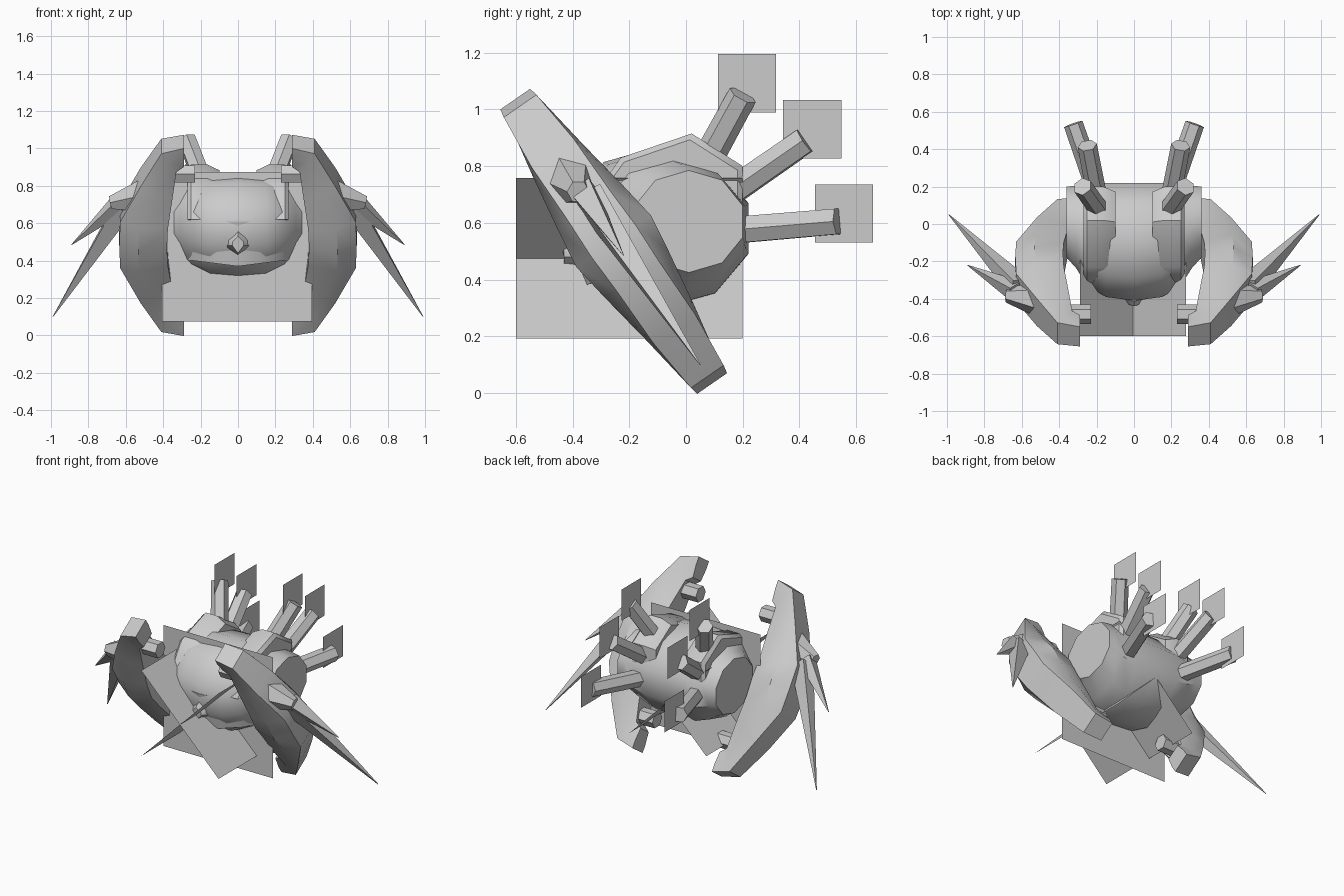
import bpy, bmesh, math
from mathutils import Vector

if "Cube" in bpy.data.objects:
    bpy.data.objects.remove(bpy.data.objects["Cube"])


def make(name, verts, faces):
    me = bpy.data.meshes.new(name)
    me.from_pydata([tuple(v) for v in verts], [], faces)
    bm = bmesh.new()
    bm.from_mesh(me)
    if len(faces) > 1:
        bmesh.ops.recalc_face_normals(bm, faces=bm.faces)
    bm.to_mesh(me)
    bm.free()
    ob = bpy.data.objects.new(name, me)
    bpy.context.collection.objects.link(ob)
    return ob


def smooth(ob, angle=40):
    bpy.ops.object.select_all(action='DESELECT')
    ob.select_set(True)
    bpy.context.view_layer.objects.active = ob
    bpy.ops.object.shade_smooth_by_angle(angle=math.radians(angle))


def loft(name, rings):
    """Skin a list of equal-length rings and cap both ends."""
    n = len(rings[0])
    verts = [v for r in rings for v in r]
    faces = [(i * n + j, i * n + (j + 1) % n, (i + 1) * n + (j + 1) % n, (i + 1) * n + j)
             for i in range(len(rings) - 1) for j in range(n)]
    faces += [tuple(range(n)), tuple((len(rings) - 1) * n + j for j in range(n))]
    ob = make(name, verts, faces)
    smooth(ob)
    return ob


def tube(name, a, b, r1, r2, n=6):
    """Tapered prism from a to b."""
    a, b = Vector(a), Vector(b)
    d = (b - a).normalized()
    u = d.cross(Vector((0, 0, 1))).normalized()
    w = d.cross(u)
    ring = lambda c, r: [c + r * (u * math.cos(2 * math.pi * k / n) + w * math.sin(2 * math.pi * k / n))
                         for k in range(n)]
    return loft(name, [ring(a, r1), ring(b, r2)])


def plane(name, c, u, v):
    c, u, v = Vector(c), Vector(u), Vector(v)
    return make(name, [c - u - v, c + u - v, c + u + v, c - u + v], [(0, 1, 2, 3)])


# Round faceted body, lofted across x
sections = [(0, -.095, .58, .315, .29), (.15, -.085, .58, .305, .28), (.25, -.06, .585, .27, .24),
            (.31, -.015, .60, .22, .205), (.36, .01, .605, .19, .18)]
sections = [(-s[0],) + s[1:] for s in sections[:0:-1]] + sections
N = 10
rings = [[(x, cy + ry * math.cos(2 * math.pi * (k + .5) / N) / .951, cz + rz * math.sin(2 * math.pi * (k + .5) / N))
          for k in range(N)] for x, cy, cz, ry, rz in sections]
loft("body", rings)

# Jaw band and nose
jaw = [(-.31, -.15), (-.25, -.31), (-.12, -.39), (0, -.415), (.12, -.39), (.25, -.31), (.31, -.15)]
loft("jaw", [[(x * .96, y * .88, .37 + .12 * abs(x)) for x, y in jaw],
             [(x, y, .61) for x, y in jaw]])
loft("nose", [[(0, -.37, .43), (.075, -.37, .48), (.075, -.37, .52), (0, -.37, .59),
               (-.075, -.37, .52), (-.075, -.37, .48)],
              [(0, -.43, .44), (.03, -.43, .48), (.03, -.43, .50), (0, -.44, .53),
               (-.03, -.43, .50), (-.03, -.43, .48)]])

# Crossed flash planes at the front
C = (-.005, -.2, .475)
h = .4 / math.sqrt(2)
plane("flash_cross_plane", C, (.4, 0, 0), (0, 0, .4))
for i, s in enumerate((1, -1)):
    plane(f"flash_long_plane_{i}", C, (0, .4, 0), (h, 0, s * h))

# Side arms run along a slanted axis in the yz plane
MID = Vector((0, -.255, .535))
D = Vector((0, .569, -.822))
P = Vector((0, .822, .569))
# rows: outer (s, x), inner (s, x), half width, bevel of the outer face
arm = [((-.61, .29), (-.48, .29), .064, 1), ((-.58, .41), (-.45, .33), .07, 1),
       ((-.38, .52), (-.30, .35), .105, .85), ((-.15, .63), (-.12, .375), .14, .65),
       ((0, .635), (0, .38), .16, .6)]
arm += [((-o[0], o[1]), (-i[0], i[1]), w, r) for o, i, w, r in arm[-2::-1]]

for side, sx in (("left", -1), ("right", 1)):
    def m(x, y, z):
        return (sx * x, y, z)

    def pt(s, x, p):
        v = MID + D * s + P * p
        return m(x, v.y, v.z)

    # Raised bulge over the top of the body
    strip = [(-.36, .62), (-.28, .76), (-.23, .83), (.02, .915), (.2, .80), (.2, .6)]
    loft(f"body_bulge_{side}", [[m(x, -.07 + (y + .07) * k, .6 + (z - .6) * k) for y, z in strip]
                                for x, k in ((.10, .9), (.165, 1), (.25, 1), (.27, .93))])

    # Crescent arm
    rings = []
    for (so, xo), (si, xi), w, r in arm:
        sm, xm = so * .6 + si * .4, xo * .6 + xi * .4
        rings.append([pt(so, xo, -w * r), pt(so, xo, w * r), pt(sm, xm, w),
                      pt(si, xi, w * .8), pt(si, xi, -w * .8), pt(sm, xm, -w)])
    loft(f"arm_{side}", rings)

    # Inward pegs at both arm ends
    for end, s in (("upper", -.40), ("lower", .40)):
        tube(f"arm_peg_{end}_{side}", pt(s, .23, 0), pt(s, .37, 0), .052, .052)

    # Shoulder stub with two spikes
    tube(f"shoulder_{side}", pt(-.26, .50, 0), m(.68, -.38, .71), .10, .04, 6)
    tube(f"long_spike_{side}", m(.61, -.34, .69), m(.99, .05, .10), .07, .002, 4)
    tube(f"short_spike_{side}", m(.63, -.36, .71), m(.89, -.22, .485), .06, .002, 4)

    # Exhaust pipes with a flat flame card at each tip: start, tip, card centre
    pipes = [((.19, .08, .83), (.275, .20, 1.05), (.25, .215, 1.092)),
             ((.20, .16, .71), (.25, .42, .89), (.25, .445, .93)),
             ((.18, .12, .57), (.325, .535, .605), (.305, .557, .633))]
    for i, (a, b, c) in enumerate(pipes):
        tube(f"exhaust_pipe_{i}_{side}", m(*a), m(*b), .054, .052)
        plane(f"flame_card_{i}_{side}", m(*c), (0, .103, 0), (0, 0, .103))
